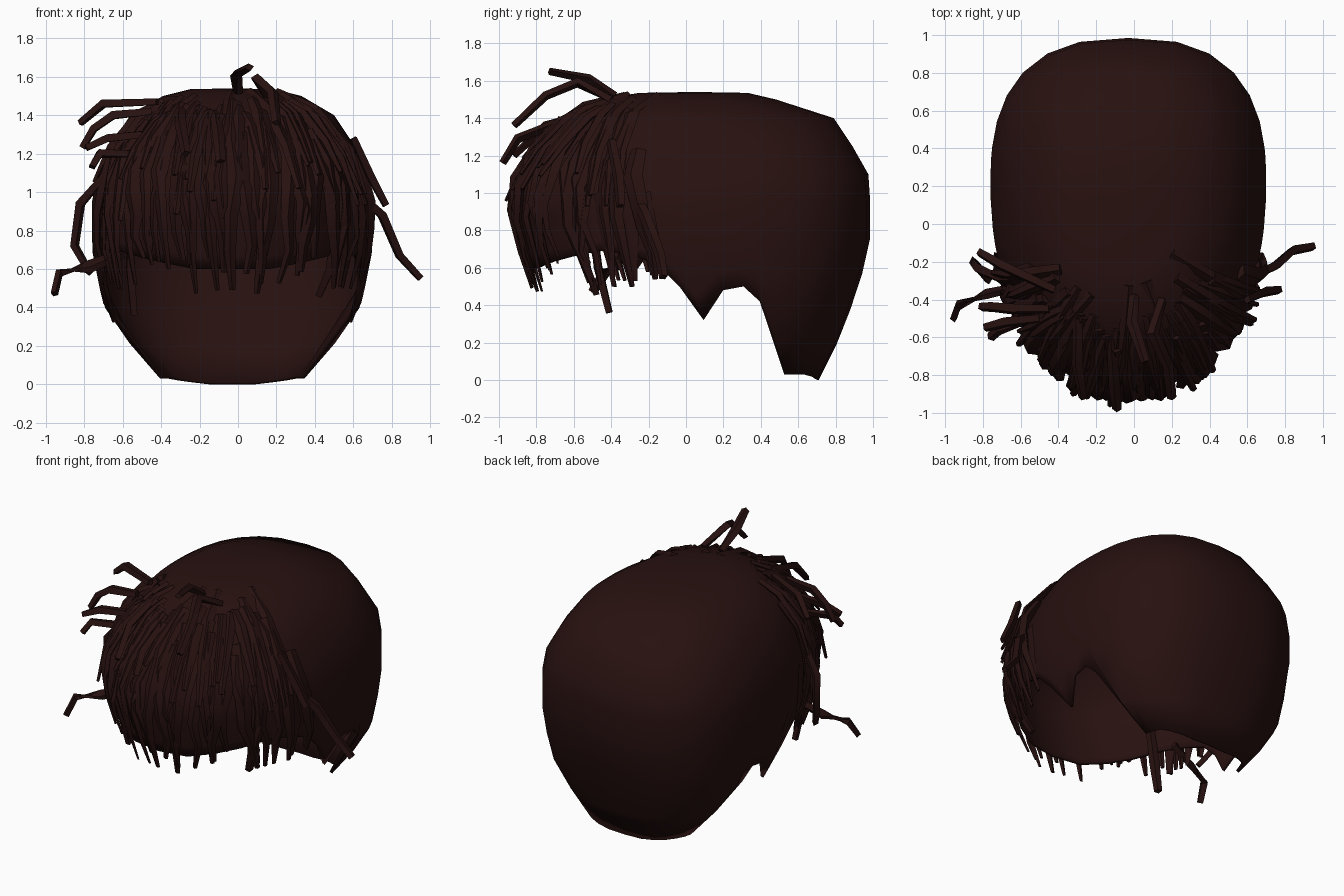
import bpy, bmesh, math, random
from mathutils import Vector

if "Cube" in bpy.data.objects:
    bpy.data.objects.remove(bpy.data.objects["Cube"])
random.seed(4)

hair = bpy.data.materials.new("dark brown hair")
hair.use_nodes = True
colour = (0.02, 0.0055, 0.005, 1)
hair.diffuse_color = colour
hair.node_tree.nodes["Principled BSDF"].inputs["Base Color"].default_value = colour

# Horizontal sections: height, half width, front y, middle y, back y
SECTIONS = [(0, .34, -.6, .46, .71), (.03, .38, -.62, .45, .74), (.35, .66, -.76, .3, .87),
            (.7, .73, -.85, .2, .985), (.95, .73, -.9, .2, .985), (1.1, .7, -.86, .2, .975),
            (1.25, .63, -.76, .15, .89), (1.4, .53, -.63, .1, .79),
            (1.5, .36, -.46, .05, .48), (1.535, .22, -.25, .05, .33)]
# Lower hem: angle from the back, height
HEM = [(0, 0), (15, 0), (30, .01), (45, .02), (58, .03), (70, .03), (80, .03), (83.5, .42),
       (88, .5), (93, .48), (101, .32), (105, .5), (110, .62), (118, .67), (128, .69),
       (140, .66), (152, .63), (165, .6), (180, .6)]


def surface(angle, z, out=0):
    """Point on the head of hair at an angle from the back."""
    z = max(0, min(z, SECTIONS[-1][0]))
    for low, high in zip(SECTIONS, SECTIONS[1:]):
        if z <= high[0]:
            break
    f = (z - low[0]) / (high[0] - low[0])
    w, front, mid, back = [a + (b - a) * f for a, b in zip(low[1:], high[1:])]
    s, c = math.sin(math.radians(angle)), math.cos(math.radians(angle))
    power = .77 if c > 0 else .95
    x = math.copysign(abs(s) ** power, s) * (w + out)
    y = mid + abs(c) ** power * (back - mid + out if c > 0 else front - mid - out)
    return Vector((x - .03, y, z))


def finish(name, bm, angle):
    bmesh.ops.recalc_face_normals(bm, faces=bm.faces[:])
    mesh = bpy.data.meshes.new(name)
    bm.to_mesh(mesh)
    bm.free()
    mesh.materials.append(hair)
    ob = bpy.data.objects.new(name, mesh)
    bpy.context.collection.objects.link(ob)
    bpy.ops.object.select_all(action='DESELECT')
    ob.select_set(True)
    bpy.context.view_layer.objects.active = ob
    bpy.ops.object.shade_smooth_by_angle(angle=math.radians(angle))
    return ob


# Smooth cap covering the head, with a shaped hem
bm = bmesh.new()
columns = HEM + [(360 - a, z) for a, z in HEM[-2:0:-1]]
tops = [s[0] for s in SECTIONS[:3:-1]]
rings = [[bm.verts.new(surface(a, z)) for a, hem in columns] for z in tops]
for step in range(1, 6):
    rings.append([bm.verts.new(surface(a, .95 + (hem - .95) * step / 5)) for a, hem in columns])
crown = bm.verts.new((-.03, .05, 1.54))
n = len(columns)
for i in range(n):
    j = (i + 1) % n
    bm.faces.new((crown, rings[0][i], rings[0][j]))
    for upper, lower in zip(rings, rings[1:]):
        bm.faces.new((upper[i], lower[i], lower[j], upper[j]))
cap = finish("hair_cap", bm, 60)
# Make normals face outward before thickening inward
if cap.data.polygons[0].normal.z < 0:
    cap.data.flip_normals()
solid = cap.modifiers.new("thickness", 'SOLIDIFY')
solid.thickness = .02
solid.offset = -1


def add_lock(bm, points, width, flat=.6, taper=.45):
    """Four sided tapering lock of hair along a path."""
    points = [Vector(p) for p in points]
    loops = []
    last = len(points) - 1
    for k, p in enumerate(points):
        along = (points[min(k + 1, last)] - points[max(k - 1, 0)]).normalized()
        outward = p - Vector((-.03, 0, .85))
        side = along.cross(outward).normalized()
        up = side.cross(along)
        size = width * (1 - (1 - taper) * (k / last) ** 1.5) * (.75 if k == 0 else 1)
        loops.append([bm.verts.new(p + d) for d in
                      (side * size, up * size * flat, -side * size, -up * size * flat)])
    for a, b in zip(loops, loops[1:]):
        for i in range(4):
            bm.faces.new((a[i], a[(i + 1) % 4], b[(i + 1) % 4], b[i]))
    bm.faces.new(loops[0])
    bm.faces.new(loops[-1])


# Long locks hanging over the forehead and temples
bm = bmesh.new()
count = 36
for i in range(count):
    a = 116 + 128 * i / (count - 1) + random.uniform(-2, 2)
    top = random.uniform(1.2, 1.48)
    tip = random.uniform(.46, .66)
    sway = random.uniform(-7, 7)
    path = []
    for k in range(6):
        f = k / 5
        out = .01 + .02 * math.sin(f * math.pi) + random.uniform(0, .02)
        path.append(surface(a + sway * f + random.uniform(-1.5, 1.5), top + (tip - top) * f, out))
    add_lock(bm, path, random.uniform(.04, .065), .55, .25)
finish("fringe_locks", bm, 50)

# Short layered locks combed forward from the crown
bm = bmesh.new()
for i in range(26):
    a = 122 + 116 * i / 25 + random.uniform(-3, 3)
    top = random.uniform(1.4, 1.53)
    drop = random.uniform(.3, .55)
    sway = random.uniform(-9, 9)
    path = [surface(a + sway * f, top - drop * f * f, .01 + lift)
            for f, lift in ((0, 0), (.4, .02), (.75, .05), (1, random.uniform(.03, .09)))]
    add_lock(bm, path, random.uniform(.03, .045), .6, .4)
finish("crown_locks", bm, 50)

# Stray locks that stick out of the silhouette
STRAYS = [
    [(.6, -.4, 1.28), (.69, -.36, 1.08), (.77, -.35, .93)],
    [(.62, -.28, 1.0), (.75, -.22, .88), (.84, -.14, .67), (.95, -.12, .55)],
    [(-.6, -.33, .68), (-.78, -.37, .61), (-.93, -.43, .58), (-.955, -.5, .47)],
    [(-.68, -.3, 1.1), (-.82, -.24, .94), (-.85, -.2, .72), (-.77, -.3, .58)],
    [(-.42, -.35, 1.47), (-.7, -.22, 1.46), (-.82, -.15, 1.36)],
    [(-.45, -.45, 1.42), (-.65, -.45, 1.4), (-.75, -.44, 1.33), (-.81, -.44, 1.23)],
    [(-.5, -.5, 1.3), (-.68, -.52, 1.28), (-.79, -.55, 1.23)],
    [(-.55, -.5, 1.2), (-.72, -.56, 1.2), (-.76, -.6, 1.13)],
    [(0, -.38, 1.52), (-.01, -.52, 1.61), (.06, -.73, 1.65)],
    [(.15, -.4, 1.5), (.1, -.58, 1.59), (.18, -.75, 1.52), (.2, -.92, 1.36)],
    [(-.12, -.6, 1.41), (-.1, -.9, 1.29), (-.09, -.98, 1.16)],
    [(-.3, -.5, 1.43), (-.3, -.75, 1.36), (-.27, -.92, 1.2)],
    [(-.55, -.5, .85), (-.56, -.47, .6), (-.54, -.41, .36)],
    [(.5, -.56, .8), (.48, -.53, .6), (.42, -.48, .46)],
]
bm = bmesh.new()
for path in STRAYS:
    add_lock(bm, path, .036, .8, .7)
finish("stray_locks", bm, 50)

# Small pointed tufts along the hem in front of each ear
bm = bmesh.new()
for side in (1, -1):
    for a, tip in ((112, .56), (118, .53), (126, .5)):
        path = [surface(180 + side * (180 - a + shift), z, .012)
                for shift, z in ((0, 1.0), (2, .78), (0, tip))]
        add_lock(bm, path, .06, .4, .2)
finish("temple_tufts", bm, 50)
